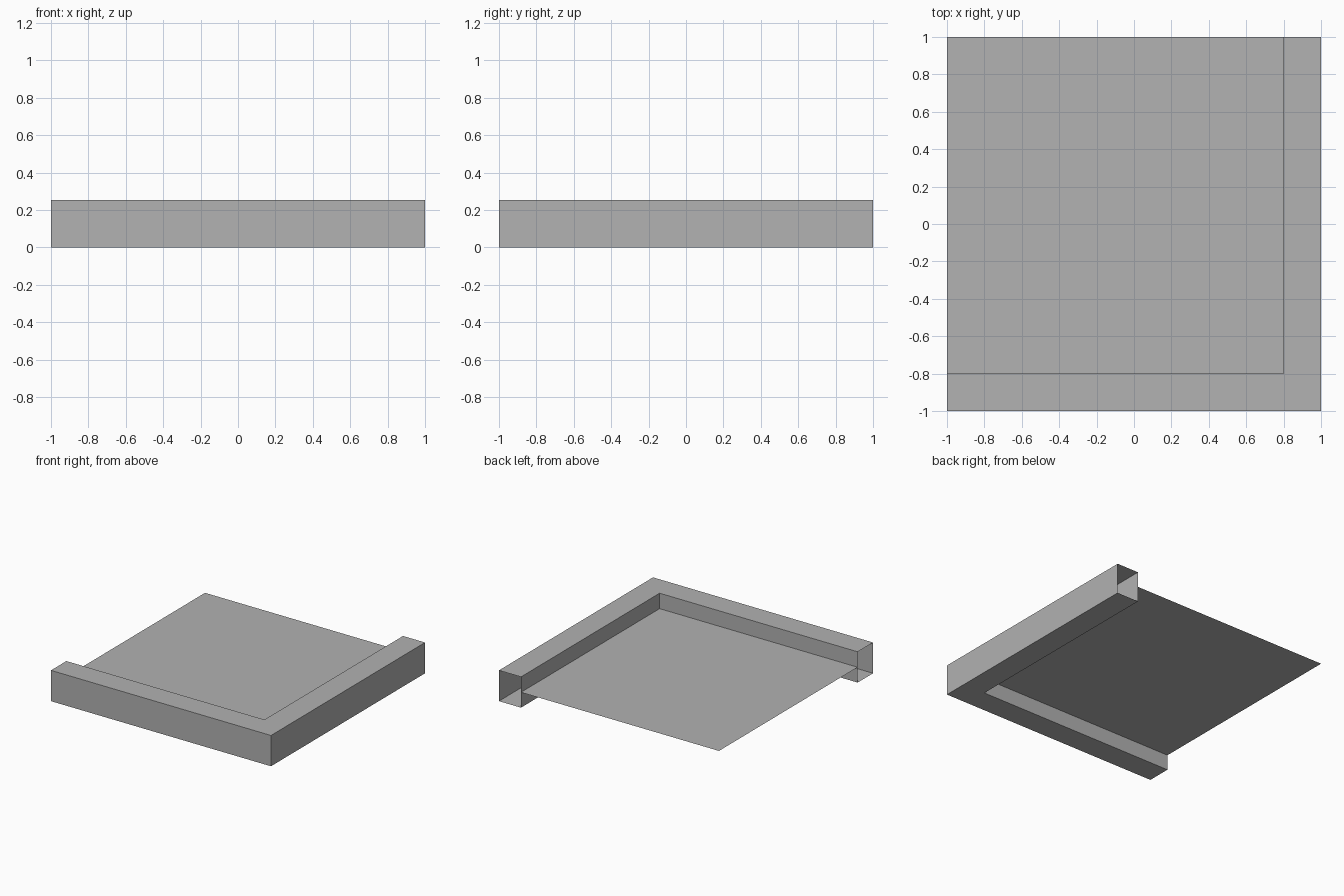
import bpy, bmesh

if "Cube" in bpy.data.objects:
    bpy.data.objects.remove(bpy.data.objects["Cube"])

H = 0.253        # border height
IN = 0.8         # inner edge of the border
FLOOR_Z = 0.126  # floor panel height

grey = bpy.data.materials.new("light_grey")
grey.diffuse_color = (0.445, 0.445, 0.445, 1)
grey.use_nodes = True
grey.node_tree.nodes["Principled BSDF"].inputs["Base Color"].default_value = grey.diffuse_color


def make_object(name, bm):
    mesh = bpy.data.meshes.new(name)
    bm.to_mesh(mesh)
    bm.free()
    mesh.materials.append(grey)
    obj = bpy.data.objects.new(name, mesh)
    bpy.context.collection.objects.link(obj)
    return obj


# L-shaped hollow border: a square tube swept round the corner, ends left open
bm = bmesh.new()
section = [(1.0, 0), (1.0, H), (IN, H), (IN, 0)]   # offset from centre, height
rings = []
for station in ("left_end", "corner", "back_end"):
    ring = []
    for d, z in section:
        x = -1.0 if station == "left_end" else d
        y = 1.0 if station == "back_end" else -d
        ring.append(bm.verts.new((x, y, z)))
    rings.append(ring)
for a, b in zip(rings, rings[1:]):
    for i in range(4):
        j = (i + 1) % 4
        bm.faces.new((a[i], b[i], b[j], a[j]))
make_object("border", bm)

# Thin floor panel filling the inside of the border
bm = bmesh.new()
corners = [(-1, -IN), (IN, -IN), (IN, 1), (-1, 1)]
bm.faces.new([bm.verts.new((x, y, FLOOR_Z)) for x, y in corners])
make_object("floor_panel", bm)
